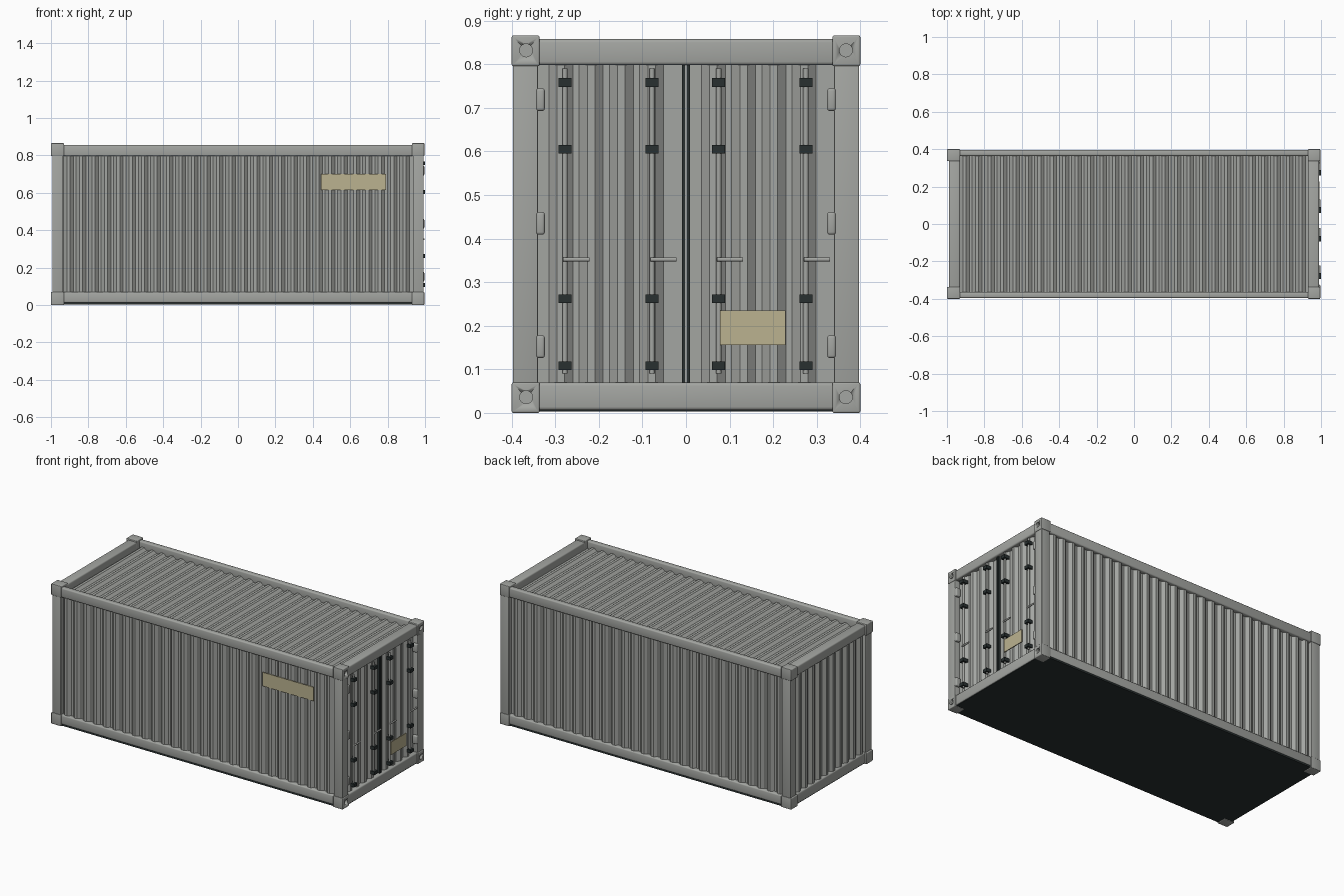
import bpy
import bmesh
from math import pi
from mathutils import Matrix, Vector

cube = bpy.data.objects.get("Cube")
if cube:
    bpy.data.objects.remove(cube, do_unlink=True)


def material(name, colour):
    m = bpy.data.materials.new(name)
    m.use_nodes = True
    m.diffuse_color = (*colour, 1)
    m.node_tree.nodes["Principled BSDF"].inputs["Base Color"].default_value = (*colour, 1)
    return m


GREY = material("painted grey steel", (0.37, 0.38, 0.36))
DARK = material("dark rubber", (0.022, 0.03, 0.03))
TAN = material("tan plate", (0.5, 0.45, 0.28))


def finish(name, bm, mat, smooth=False):
    mesh = bpy.data.meshes.new(name)
    bm.to_mesh(mesh)
    bm.free()
    mesh.materials.append(mat)
    ob = bpy.data.objects.new(name, mesh)
    bpy.context.collection.objects.link(ob)
    if smooth:
        bpy.ops.object.select_all(action="DESELECT")
        ob.select_set(True)
        bpy.context.view_layer.objects.active = ob
        bpy.ops.object.shade_smooth_by_angle()
    return ob


def box(name, lo, hi, mat=GREY, bevel=0.0):
    lo, hi = Vector(lo), Vector(hi)
    bm = bmesh.new()
    bmesh.ops.create_cube(bm, size=1)
    bmesh.ops.scale(bm, vec=hi - lo, verts=bm.verts)
    bmesh.ops.translate(bm, vec=(lo + hi) / 2, verts=bm.verts)
    if bevel:
        bmesh.ops.bevel(bm, geom=bm.edges[:], offset=bevel, segments=3,
                        profile=0.5, affect="EDGES")
    return finish(name, bm, mat, bool(bevel))


def rod(name, centre, radius, length, axis, mat=GREY):
    bm = bmesh.new()
    bmesh.ops.create_cone(bm, cap_ends=True, segments=16, radius1=radius,
                          radius2=radius, depth=length)
    turn = {"X": Matrix.Rotation(pi / 2, 4, "Y"),
            "Y": Matrix.Rotation(pi / 2, 4, "X"), "Z": Matrix()}[axis]
    bmesh.ops.transform(bm, matrix=Matrix.Translation(centre) @ turn, verts=bm.verts)
    return finish(name, bm, mat, True)


def corrugated(name, a, b, ribs, border, low, high, v0, v1, place):
    """Ribbed sheet: u runs across the ribs, v along them, d is the height."""
    step = (b - a - 2 * border) / ribs
    profile = [(a, low)]
    for i in range(ribs):
        u = a + border + i * step
        profile += [(u, low), (u + 0.27 * step, high),
                    (u + 0.5 * step, high), (u + 0.77 * step, low)]
    profile.append((b, low))
    bm = bmesh.new()
    rows = [[bm.verts.new(place(u, v, d)) for u, d in profile] for v in (v0, v1)]
    for i in range(len(profile) - 1):
        bm.faces.new((rows[0][i], rows[0][i + 1], rows[1][i + 1], rows[1][i]))
    ob = finish(name, bm, GREY)
    solid = ob.modifiers.new("thickness", "SOLIDIFY")
    solid.thickness = 0.004
    solid.offset = 0
    return ob


# Corner castings, with round lock holes on the door end
for sx in (-1, 1):
    for sy in (-1, 1):
        for level, z in (("lower", 0), ("upper", 0.796)):
            x0, x1 = sorted((sx * 0.93, 0.996 if sx > 0 else -1))
            y0, y1 = sorted((sy * 0.336, sy * 0.4))
            casting = box(level + "_corner_casting", (x0, y0, z), (x1, y1, z + 0.07),
                          bevel=0.004)
            if sx > 0:
                cutter = rod("hole_cutter", (0.996, sy * 0.367, z + 0.036),
                             0.015, 0.03, "X")
                cutter.hide_render = True
                cutter.hide_set(True)
                cut = casting.modifiers.new("lock hole", "BOOLEAN")
                cut.object = cutter
                cut.solver = "EXACT"

# Corner posts
for sx in (-1, 1):
    for sy in (-1, 1):
        x0, x1 = sorted((sx * 0.935, sx * 0.992))
        y0, y1 = sorted((sy * 0.34, sy * 0.397))
        box("corner_post", (x0, y0, 0.06), (x1, y1, 0.81), bevel=0.002)

# Long side rails and ribbed side walls
for sy in (-1, 1):
    for name, inner, z0, z1 in (("top_side_rail", 0.364, 0.796, 0.856),
                                ("bottom_side_rail", 0.35, 0.012, 0.07)):
        y0, y1 = sorted((sy * inner, sy * 0.396))
        box(name, (-0.94, y0, z0), (0.94, y1, z1), bevel=0.008)
    corrugated("side_wall", -0.938, 0.938, 28, 0.006, 0.37, 0.386, 0.05, 0.81,
               lambda u, v, d, s=sy: (u, s * d, v))

# End rails
for sx in (-1, 1):
    x0, x1 = sorted((sx * 0.93, sx * 0.99))
    box("top_end_rail", (x0, -0.345, 0.798), (x1, 0.345, 0.858), bevel=0.008)
    box("bottom_end_rail", (x0, -0.345, 0.006), (x1, 0.345, 0.07), bevel=0.008)

# Roof, plain end wall and floor
corrugated("roof", -0.935, 0.935, 28, 0.004, 0.808, 0.822, -0.37, 0.37,
           lambda u, v, d: (u, v, d))
corrugated("end_wall", -0.345, 0.345, 10, 0.01, 0.965, 0.982, 0.05, 0.81,
           lambda u, v, d: (-d, u, v))
box("floor", (-0.985, -0.393, 0.003), (0.985, 0.393, 0.014), DARK)

# Pair of doors with the rubber seal between them
for sy in (-1, 1):
    a, b = sorted((sy * 0.008, sy * 0.342))
    corrugated("door", a, b, 4, 0.028, 0.958, 0.974, 0.06, 0.81,
               lambda u, v, d: (d, u, v))
    y0, y1 = sorted((sy * 0.002, sy * 0.009))
    box("door_seal", (0.95, y0, 0.065), (0.976, y1, 0.8), DARK)
box("seal_strip", (0.95, -0.002, 0.065), (0.974, 0.002, 0.8))

# Locking bars with dark brackets and handles
for y, reach in ((-0.278, 1), (-0.078, 1), (0.075, 1), (0.275, 1)):
    rod("locking_bar", (0.984, y, 0.44), 0.006, 0.7, "Z")
    for z in (0.108, 0.262, 0.605, 0.758):
        box("bar_bracket", (0.965, y - 0.015, z - 0.01), (1, y + 0.015, z + 0.01), DARK)
    rod("bar_handle", (0.992, y + 0.026 * reach, 0.352), 0.005, 0.06, "Y")

# Hinges
for sy in (-1, 1):
    for z in (0.152, 0.435, 0.719):
        box("hinge", (0.965, sy * 0.334 - 0.01, z - 0.026),
            (0.996, sy * 0.334 + 0.01, z + 0.026), bevel=0.006)

# Marking plates on one side wall and one door
box("side_plate", (0.443, -0.392, 0.615), (0.79, -0.387, 0.7), TAN)
box("door_plate", (0.988, 0.078, 0.156), (0.993, 0.228, 0.235), TAN)
